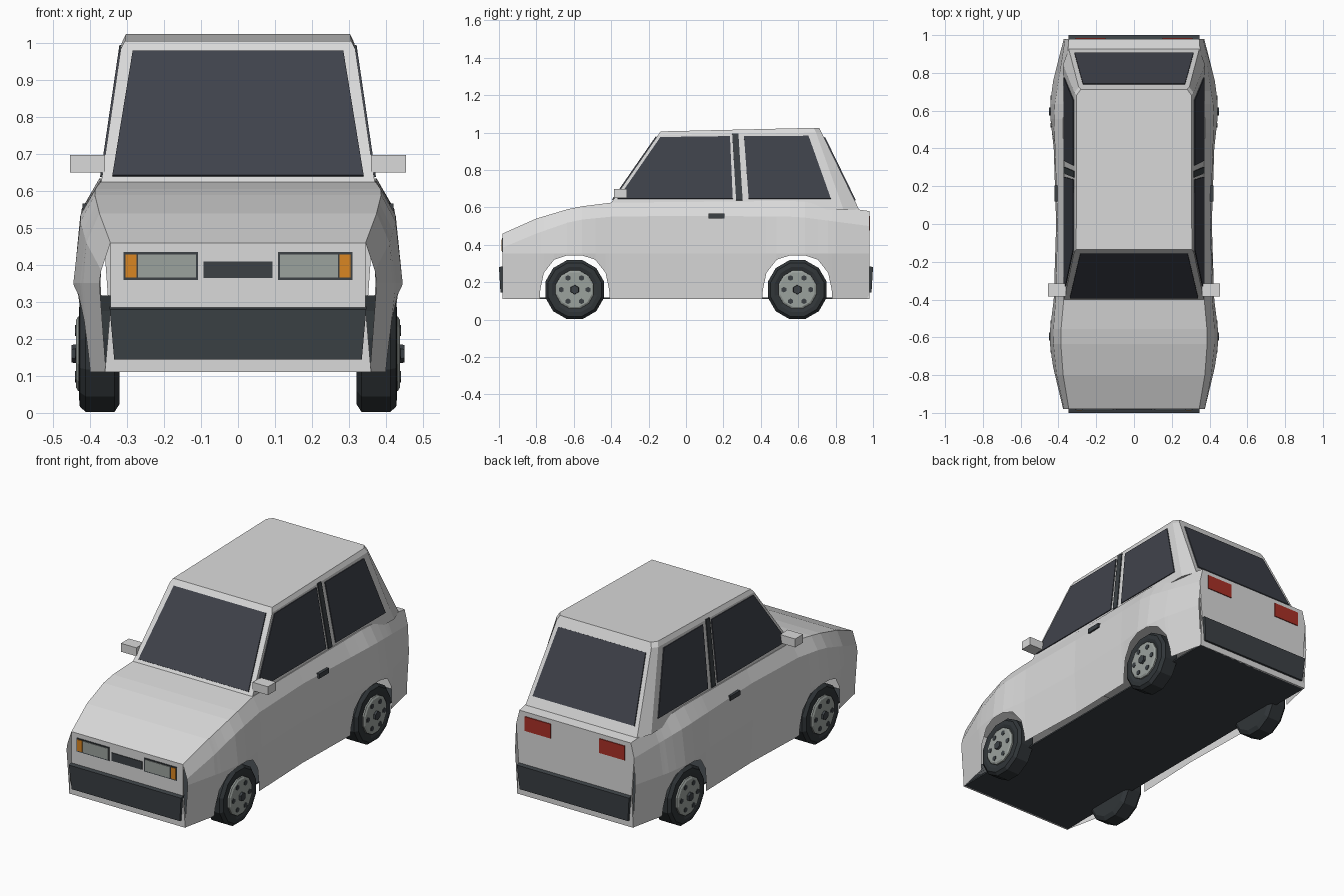
import bpy, bmesh, math
from mathutils import Vector

cube = bpy.data.objects.get("Cube")
if cube:
    bpy.data.objects.remove(cube, do_unlink=True)


def material(name, r, g, b):
    m = bpy.data.materials.new(name)
    m.use_nodes = True
    m.diffuse_color = (r, g, b, 1)
    m.node_tree.nodes["Principled BSDF"].inputs["Base Color"].default_value = (r, g, b, 1)
    return m


paint = material("body paint", .70, .70, .70)
glass = material("tinted glass", .05, .055, .07)
trim = material("dark trim", .045, .053, .06)
rubber = material("tyre rubber", .03, .036, .04)
lens = material("lamp lens grey", .33, .36, .34)
amber = material("indicator amber", .70, .24, .016)
red = material("tail lamp red", .40, .03, .02)


def finish(name, bm, mat, mirror=False):
    bmesh.ops.recalc_face_normals(bm, faces=bm.faces[:])
    mesh = bpy.data.meshes.new(name)
    bm.to_mesh(mesh)
    bm.free()
    mesh.materials.append(mat)
    ob = bpy.data.objects.new(name, mesh)
    bpy.context.collection.objects.link(ob)
    if mirror:
        ob.modifiers.new("Mirror", 'MIRROR')
    return ob


def loft(name, rings, mat, mirror=False, closed=True):
    """Skin a list of equal-length point rings; closed rings get end caps."""
    bm = bmesh.new()
    rows = [[bm.verts.new(p) for p in ring] for ring in rings]
    n = len(rows[0])
    for a, b in zip(rows, rows[1:]):
        for i in range(n if closed else n - 1):
            j = (i + 1) % n
            bm.faces.new((a[i], a[j], b[j], b[i]))
    if closed:
        bm.faces.new(rows[0])
        bm.faces.new(rows[-1])
    return finish(name, bm, mat, mirror)


def prism(name, pts, push, mat, mirror=False):
    pts = [Vector(p) for p in pts]
    return loft(name, [pts, [p + Vector(push) for p in pts]], mat, mirror)


def rect_y(name, x0, x1, z0, z1, y, depth, mat, mirror=False):
    pts = [(x0, y, z0), (x1, y, z0), (x1, y, z1), (x0, y, z1)]
    return prism(name, pts, (0, depth, 0), mat, mirror)


def sample(table, y):
    for a, b in zip(table, table[1:]):
        if y <= b[0]:
            t = (y - a[0]) / (b[0] - a[0])
            return [p + (q - p) * t for p, q in zip(a, b)][1:]
    return table[-1][1:]


# Body shell: long curves of half width (and height) along y
TOP = [(-.98, .345, .46), (-.8, .375, .54), (-.6, .39, .6), (-.4, .372, .625),
       (.6, .375, .635), (.98, .345, .58)]
SHOULDER = [(-.98, .37, .385), (-.8, .41, .46), (-.6, .43, .53), (-.4, .415, .55),
            (0, .405, .555), (.6, .425, .55), (.98, .365, .5)]
WAIST = [(-.98, .375), (-.75, .43), (-.6, .45), (-.4, .425), (0, .412),
         (.4, .425), (.6, .447), (.75, .43), (.98, .372)]
SILL = [(-.98, .357), (-.78, .4), (-.41, .415), (0, .4), (.41, .41), (.78, .4), (.98, .357)]
ARCH = [(.187, .11), (.184, .16), (.165, .25), (.11, .32), (.04, .343)]
AXLES = (-.595, .595)
FLOOR, WAIST_Z = .11, .352

stations = [(y, FLOOR) for y in (-.98, -.8, -.4, 0, .4, .8, .98)]
for axle in AXLES:
    stations += [(axle + s * d, z) for s in (-1, 1) for d, z in ARCH]
rings = []
for y, z in sorted(stations):
    low, mid = sample(SILL, y)[0], sample(WAIST, y)[0]
    low += (mid - low) * (z - FLOOR) / (WAIST_Z - FLOOR)
    sw, sz = sample(SHOULDER, y)
    tw, tz = sample(TOP, y)
    half = [(low, y, z), (mid, y, WAIST_Z), (sw, y, sz), (tw, y, tz)]
    rings.append(half + [(-a, b, c) for a, b, c in reversed(half)])
loft("body_shell", rings, paint, closed=False)


def mirrored(half):
    return half + [(-x, y, z) for x, y, z in reversed(half)]


# Nose, tail and floor panels
prism("nose_panel", mirrored([(.36, -.98, FLOOR), (.345, -.98, .285), (.345, -.98, .46)]),
      (0, .01, 0), paint)
prism("tail_panel", mirrored([(.36, .98, FLOOR), (.35, .98, .285), (.365, .98, .5), (.345, .98, .58)]),
      (0, -.01, 0), paint)
prism("floor_pan", mirrored([(.357, -.978, FLOOR), (.357, .978, FLOOR)]), (0, 0, .008), trim)


# Cabin: plan outline that tapers with height
def side_x(z):
    return .37 - .055 * (z - .625) / .375


def screen_y(z):
    return -.40 + .26 * (z - .625) / .375


def hatch_y(z):
    return .91 - .19 * (z - .62) / .39


def plan(z0, z1, inset=0):
    x0, x1 = side_x(z0) - inset, side_x(z1) - inset
    back = hatch_y(z1)
    u = max(0, 1 - z1)
    return mirrored([(x0, screen_y(z0), z0), (x1, back - .03 - .13 * u, z1),
                     (x1 - .022 - .02 * u, back, z1)])


loft("cabin", [plan(.6, .585), plan(.985, 1.0)], paint)
loft("roof", [plan(.985, 1.0), plan(1.006, 1.025, .008)], paint)


# Glass and pillars
def side_plate(name, outline, mat):
    pts = [(side_x(z) - .003, y, z) for y, z in outline]
    prism(name, pts, (.008, 0, .001), mat, True)


side_plate("front_side_window", [(-.365, .645), (.25, .645), (.235, .98), (-.137, .975)], glass)
side_plate("rear_side_window", [(.335, .645), (.775, .645), (.655, .982), (.31, .98)], glass)
side_plate("door_pillar_strip", [(.268, .637), (.303, .637), (.28, .995), (.247, .995)], trim)
prism("windscreen", mirrored([(.34, screen_y(.638) + .003, .638), (.285, screen_y(.975) + .003, .975)]),
      (0, -.007, .005), glass)
prism("rear_window", mirrored([(.315, hatch_y(.635) - .003, .635), (.27, hatch_y(.972) - .003, .972)]),
      (0, .008, .004), glass)

# Bumpers, tapering to their lower edge
for name, s in (("front_bumper", -1), ("rear_bumper", 1)):
    loft(name, [mirrored([(.335, s * .97, .145), (.347, s * .97, .288)]),
                mirrored([(.335, s * .992, .145), (.347, s * 1.0, .28)])], trim)

# Lamps and grille
rect_y("headlamp_frame", .108, .31, .36, .435, -.978, -.006, trim, True)
rect_y("headlamp_lens", .114, .27, .366, .429, -.98, -.007, lens, True)
rect_y("indicator", .275, .304, .366, .429, -.98, -.007, amber, True)
rect_y("grille", -.094, .094, .365, .41, -.978, -.006, trim)
rect_y("tail_lamp", .15, .31, .475, .555, .978, .007, red, True)

# Mirrors and door handles
rect_y("wing_mirror", .36, .455, .65, .697, -.385, .07, paint, True)
rect_y("door_handle", .395, .42, .54, .566, .12, .085, trim, True)


# Wheels: rings of (x, radius) revolved about each axle
def turned(name, axle, profile, sides, mat, dy=0, dz=0):
    rings = []
    for x, r in profile:
        angles = [2 * math.pi * (i + .5) / sides for i in range(sides)]
        rings.append([(x, axle + dy + r * math.cos(a), .16 + dz + r * math.sin(a)) for a in angles])
    loft(name, rings, mat, True)


for label, axle in zip(("front", "rear"), AXLES):
    turned(label + "_tyre", axle, [(.32, .14), (.334, .163), (.412, .163), (.428, .148), (.43, .125),
                                   (.422, .1)], 12, rubber)
    turned(label + "_rim", axle, [(.41, .105), (.432, .105), (.438, .095)], 12, lens)
    turned(label + "_hub_cap", axle, [(.43, .026), (.45, .024)], 6, trim)
    for k in range(6):
        a = k * math.pi / 3
        turned(label + "_rim_hole", axle, [(.434, .015), (.441, .015)], 6, trim,
               .072 * math.cos(a), .072 * math.sin(a))
